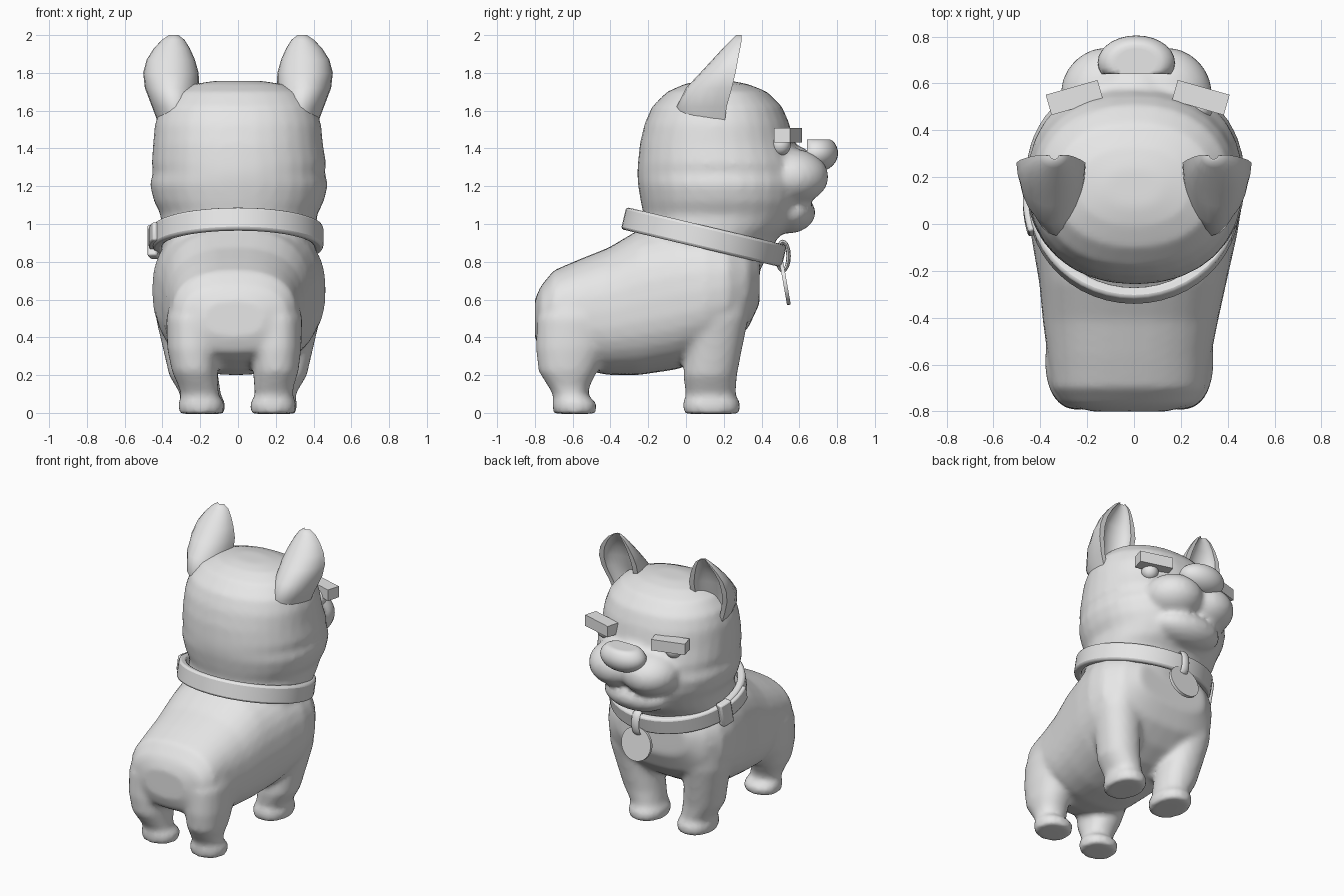
import bpy, bmesh, math
from mathutils import Vector, Matrix

if "Cube" in bpy.data.objects:
    bpy.data.objects.remove(bpy.data.objects["Cube"], do_unlink=True)

grey = bpy.data.materials.new("light_grey")
grey.use_nodes = True
grey.diffuse_color = (0.8, 0.8, 0.8, 1)
grey.node_tree.nodes["Principled BSDF"].inputs["Base Color"].default_value = grey.diffuse_color


def finish(name, bm, angle=None):
    bmesh.ops.recalc_face_normals(bm, faces=bm.faces)
    mesh = bpy.data.meshes.new(name)
    bm.to_mesh(mesh)
    bm.free()
    mesh.materials.append(grey)
    obj = bpy.data.objects.new(name, mesh)
    bpy.context.collection.objects.link(obj)
    if angle:
        bpy.ops.object.select_all(action="DESELECT")
        obj.select_set(True)
        bpy.context.view_layer.objects.active = obj
        bpy.ops.object.shade_smooth_by_angle(angle=math.radians(angle))
    return obj


def skin(bm, rings, closed=False):
    """Bridge equal rings of points; cap the ends unless the loop closes."""
    loops = [[bm.verts.new(p) for p in ring] for ring in rings]
    n = len(loops[0])
    pairs = list(zip(loops, loops[1:])) + ([(loops[-1], loops[0])] if closed else [])
    for a, b in pairs:
        for i in range(n):
            j = (i + 1) % n
            bm.faces.new((a[i], a[j], b[j], b[i]))
    if not closed:
        bm.faces.new(loops[0])
        bm.faces.new(loops[-1])


def oval(power, count=32):
    """Unit superellipse."""
    for i in range(count):
        a = 2 * math.pi * i / count
        c, s = math.cos(a), math.sin(a)
        yield (math.copysign(abs(c) ** (2 / power), c),
               math.copysign(abs(s) ** (2 / power), s))


def loft(bm, sections, upright=True, power=2.2):
    """Sections: station, low, high, x centre, x half width."""
    rings = []
    for t, low, high, xc, hx in sections:
        mid, half = (low + high) / 2, (high - low) / 2
        rings.append([(xc + hx * u, mid + half * v, t) if upright
                      else (xc + hx * u, t, mid + half * v) for u, v in oval(power)])
    skin(bm, rings)


def ball(bm, centre, radii):
    m = Matrix.Translation(centre) @ Matrix.Diagonal((*radii, 1))
    return bmesh.ops.create_uvsphere(bm, u_segments=28, v_segments=18, radius=1, matrix=m)["verts"]


# Body: torso, head, muzzle and legs fused into one smooth skin
body = bmesh.new()
loft(body, [(-.80, .40, .60, -.02, .16), (-.77, .32, .67, -.02, .28),
            (-.70, .28, .755, -.02, .33), (-.56, .23, .815, -.02, .35),
            (-.41, .20, .875, -.015, .375), (-.25, .20, .97, -.005, .40),
            (-.05, .23, 1.02, 0, .44), (.10, .28, 1.02, .005, .46),
            (.22, .35, .98, .005, .45), (.33, .45, .92, 0, .38),
            (.39, .58, .85, 0, .27)], upright=False, power=2.5)
loft(body, [(.72, -.18, .37, 0, .34), (.84, -.22, .44, 0, .40), (.92, -.23, .48, 0, .41),
            (.98, -.23, .55, .005, .41), (1.05, -.225, .60, .005, .415),
            (1.12, -.24, .62, .005, .45), (1.21, -.255, .63, .005, .472),
            (1.27, -.258, .62, .005, .455), (1.32, -.255, .61, .005, .462),
            (1.42, -.245, .575, 0, .45), (1.53, -.22, .548, 0, .44),
            (1.62, -.18, .51, 0, .41), (1.70, -.10, .43, 0, .34),
            (1.74, -.01, .33, 0, .24), (1.758, .07, .24, 0, .12)])
ball(body, (.01, .55, 1.30), (.17, .14, .12))
ball(body, (.005, .54, 1.06), (.24, .145, .11))
for side in (-1, 1):
    ball(body, (side * .125 + .01, .55, 1.25), (.2, .205, .15))
    loft(body, [(-.005, -.01, .28, side * .19, .115), (.05, -.02, .29, side * .19, .125),
                (.09, .0, .262, side * .195, .105), (.2, -.015, .27, side * .235, .13),
                (.33, .0, .295, side * .26, .135), (.5, .0, .33, side * .285, .15),
                (.7, .05, .36, side * .27, .16)])
    loft(body, [(-.005, -.70, -.48, side * .19 - .005, .115),
                (.05, -.71, -.47, side * .19 - .005, .125),
                (.09, -.70, -.52, side * .195 - .005, .10),
                (.14, -.73, -.51, side * .20 - .01, .105),
                (.22, -.78, -.47, side * .215 - .015, .12),
                (.34, -.795, -.42, side * .22 - .02, .135),
                (.5, -.79, -.38, side * .22 - .02, .14),
                (.62, -.74, -.40, side * .2 - .02, .13)])
dog = finish("body", body)
remesh = dog.modifiers.new("fuse", "REMESH")
remesh.mode = "VOXEL"
remesh.voxel_size = 0.02
remesh.use_smooth_shade = True
soften = dog.modifiers.new("soften", "SMOOTH")
soften.factor = 0.5
soften.iterations = 5

# Ears: crescent sections, hollow towards the face
EAR = [(1.50, .31, .10, .0, .20), (1.62, .33, .125, -.05, .215), (1.72, .35, .143, .0, .243),
       (1.80, .355, .147, .075, .262), (1.87, .356, .128, .14, .275), (1.93, .35, .095, .195, .287),
       (1.975, .343, .06, .24, .295), (2.0, .34, .025, .265, .293)]
STEPS = 12
for side, label in ((1, "left_ear"), (-1, "right_ear")):
    rings = []
    for z, xc, hx, back, front in EAR:
        depth = front - back
        hollow = min(depth * .55, .08)
        arc = [math.pi * i / STEPS for i in range(STEPS + 1)]
        ring = [(side * (xc + hx * math.cos(a)), front - depth * math.sin(a), z) for a in arc]
        ring += [(side * (xc + hx * .74 * math.cos(a)), front - hollow * math.sin(a), z)
                 for a in reversed(arc)]
        rings.append(ring)
    bm = bmesh.new()
    skin(bm, rings)
    finish(label, bm, 50)

# Nose: rounded, flat on top and behind
bm = bmesh.new()
for v in ball(bm, (.01, .69, 1.375), (.165, .115, .10)):
    v.co.z = min(v.co.z, 1.447)
    v.co.y = max(v.co.y, .64)
finish("nose", bm, 50)

# Eyes and brow blocks
for label, x, turn in (("right", -.254, 16), ("left", .285, -16)):
    bm = bmesh.new()
    ball(bm, (x, .50, 1.42), (.055, .055, .058))
    finish(label + "_eye", bm, 60)
    bm = bmesh.new()
    m = (Matrix.Translation((x, .54, 1.47)) @ Matrix.Rotation(math.radians(turn), 4, "Z")
         @ Matrix.Diagonal((.23, .09, .078, 1)))
    bmesh.ops.create_cube(bm, size=1, matrix=m)
    finish(label + "_brow", bm)


# Collar pieces: tilted oval bands
def band(name, start, end, inner, outer, half, bevel):
    closed = end - start > 6
    count = 48 if closed else 8
    rings = []
    for i in range(count if closed else count + 1):
        a = start + (end - start) * i / count
        rings.append([((.452 + r) * math.cos(a), (.437 + r) * math.sin(a), z)
                      for r, z in ((inner, -half), (outer, -half), (outer, half), (inner, half))])
    bm = bmesh.new()
    skin(bm, rings, closed)
    obj = finish(name, bm, 40)
    obj.location = (0, .095, .93)
    obj.rotation_euler.x = math.radians(-13.4)
    mod = obj.modifiers.new("round", "BEVEL")
    mod.width = bevel
    mod.segments = 2
    mod.limit_method = "ANGLE"


band("collar", 0, 2 * math.pi, -.05, 0, .06, .014)
band("collar_strap_end", math.pi - .2, math.pi + .32, -.01, .022, .05, .01)
band("buckle", math.pi - .34, math.pi - .14, -.02, .034, .085, .012)

# Tag and its hanging loop
bm = bmesh.new()
m = Matrix.Translation((.02, .525, .685)) @ Matrix.Rotation(math.radians(100), 4, "X")
bmesh.ops.create_cone(bm, cap_ends=True, segments=28, radius1=.115, radius2=.115,
                      depth=.02, matrix=m)
finish("tag", bm, 40)

bm = bmesh.new()
rings = []
for i in range(20):
    a = 2 * math.pi * i / 20
    centre = Vector((.02, .513 + .03 * math.cos(a), .83 + .075 * math.sin(a)))
    out = Vector((0, math.cos(a), math.sin(a)))
    rings.append([centre + Vector((.03 * u, 0, 0)) + out * (.012 * v) for u, v in oval(2, 8)])
skin(bm, rings, closed=True)
finish("tag_loop", bm, 60)
